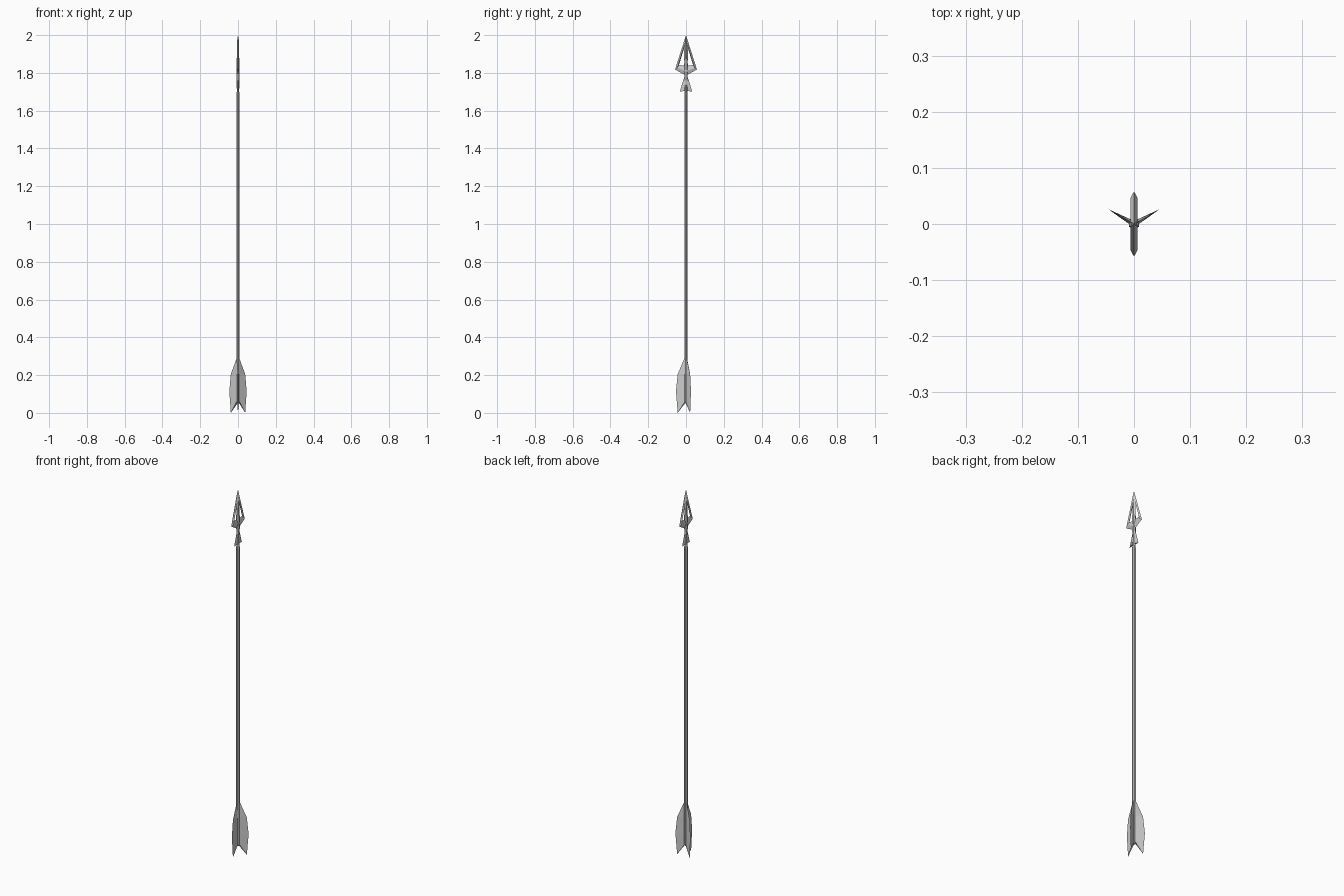
import bpy, math
from mathutils import Matrix

if "Cube" in bpy.data.objects:
    bpy.data.objects.remove(bpy.data.objects["Cube"])


def make(name, verts, faces):
    me = bpy.data.meshes.new(name)
    me.from_pydata(verts, [], faces)
    me.update()
    ob = bpy.data.objects.new(name, me)
    bpy.context.collection.objects.link(ob)
    return ob


def lathe(name, profile, sides=8):
    # Faceted round part around z from (radius, height) pairs
    verts, faces = [], []
    for r, z in profile:
        for i in range(sides):
            a = 2 * math.pi * (i + 0.5) / sides
            verts.append((r * math.cos(a), r * math.sin(a), z))
    for k in range(len(profile) - 1):
        for i in range(sides):
            j = (i + 1) % sides
            faces.append((k * sides + i, k * sides + j,
                          (k + 1) * sides + j, (k + 1) * sides + i))
    faces.append(tuple(reversed(range(sides))))
    faces.append(tuple(range((len(profile) - 1) * sides, len(profile) * sides)))
    return make(name, verts, faces)


def blade(name, ridge, edge, thick, side, closed=True):
    # Bevelled blade in the yz plane: thick ridge line, thin sharp edge line
    n = len(ridge)
    verts = [(thick, side * y, z) for y, z in ridge]
    verts += [(-thick, side * y, z) for y, z in ridge]
    verts += [(0, side * y, z) for y, z in edge]
    faces = []
    for i in range(n if closed else n - 1):
        j = (i + 1) % n
        faces += [(i, j, 2 * n + j, 2 * n + i), (n + j, n + i, 2 * n + i, 2 * n + j)]
    if not closed:
        faces += [(i, n + i, n + i + 1, i + 1) for i in range(n - 1)]
        faces += [(0, 2 * n, n), (n - 1, 2 * n - 1, 3 * n - 1)]
    if side < 0:
        faces = [tuple(reversed(f)) for f in faces]
    return make(name, verts, faces)


# Wooden shaft, and the slimmer metal core inside the head
lathe("shaft", [(0.007, 0.05), (0.010, 0.06), (0.010, 1.68), (0.007, 1.70)])
lathe("head_core", [(0.007, 1.68), (0.009, 1.80), (0.010, 1.835), (0.006, 1.91), (0.001, 1.97)], 6)

# Open barbed head: bevelled frame around a triangular hole on each side
outer = [(0, 2.0), (0.058, 1.818), (0.0, 1.785)]
middle = [(0.004, 1.965), (0.047, 1.826), (0.002, 1.81)]
inner = [(0.012, 1.925), (0.037, 1.842), (0.008, 1.838)]
for label, s in (("right", 1), ("left", -1)):
    blade("head_blade_outer_" + label, middle, outer, 0.006, s)
    blade("head_blade_inner_" + label, middle[::-1], inner[::-1], 0.006, s)
    # Small swept wing under the head
    blade("head_wing_" + label,
          [(0.0, 1.79), (0.004, 1.76), (0.008, 1.705)],
          [(0.003, 1.79), (0.015, 1.76), (0.033, 1.70)], 0.005, s, False)

# Three feather vanes, thick at the shaft and sharp at the outer edge
for k in range(3):
    vane = blade("fletching_%d" % (k + 1),
                 [(0.005, 0.285), (0.006, 0.205), (0.006, 0.115), (0.006, 0.06), (0.006, 0.05)],
                 [(0.008, 0.29), (0.044, 0.205), (0.053, 0.115), (0.044, 0.0), (0.010, 0.055)],
                 0.0045, -1, False)
    vane.data.transform(Matrix.Rotation(math.radians(120 * k), 4, 'Z'))
